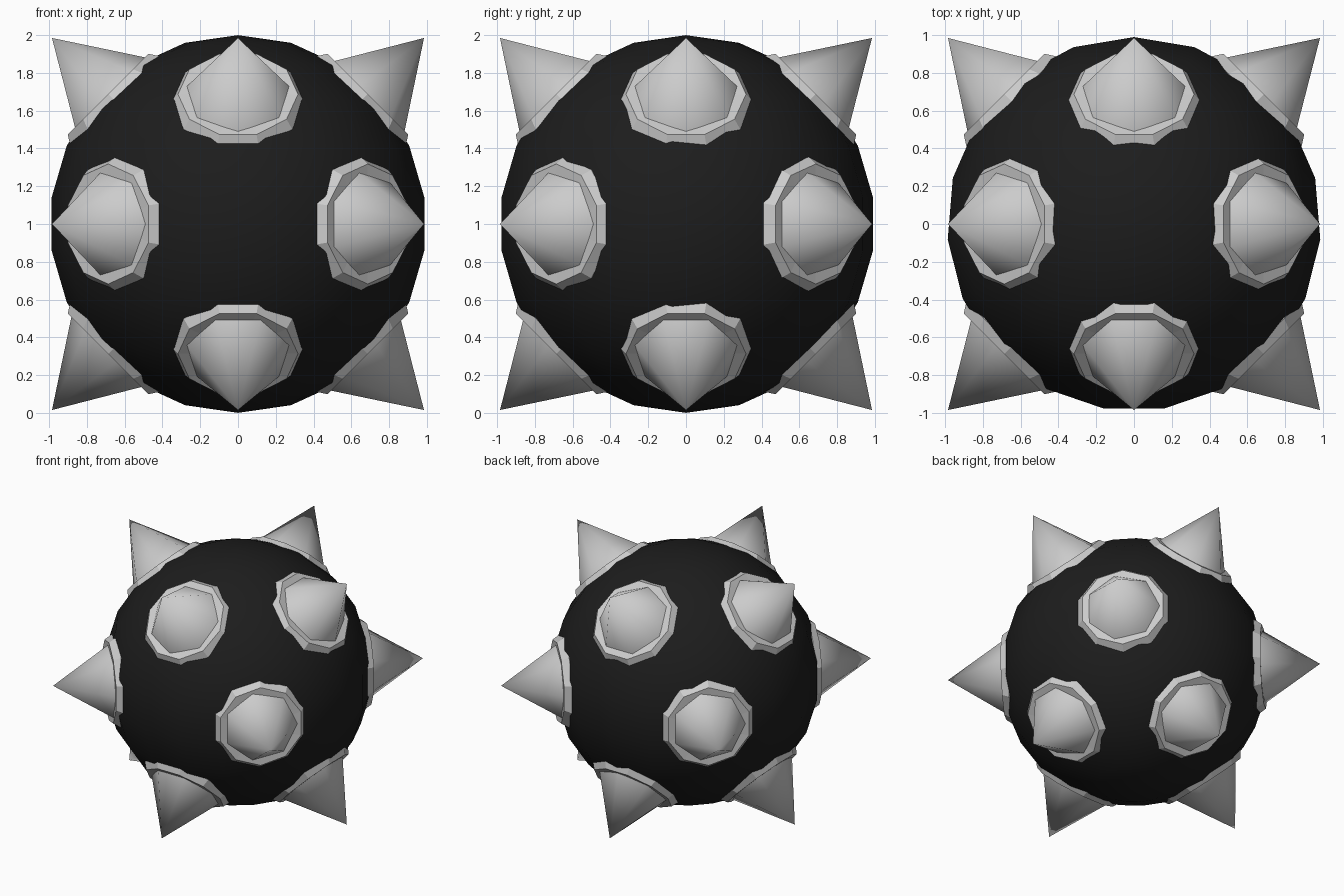
import bpy, bmesh, math
from mathutils import Vector, Matrix

if "Cube" in bpy.data.objects:
    bpy.data.objects.remove(bpy.data.objects["Cube"])

CENTRE = Vector((0, 0, 1))


def finish(bm, name, smooth):
    bmesh.ops.recalc_face_normals(bm, faces=bm.faces[:])
    for f in bm.faces:
        f.smooth = smooth
    mesh = bpy.data.meshes.new(name)
    bm.to_mesh(mesh)
    bm.free()
    ob = bpy.data.objects.new(name, mesh)
    bpy.context.collection.objects.link(ob)
    return ob


def lathe(name, profile, sides, phase, matrix, smooth):
    """Revolve (radius, height) points about local z; radius 0 becomes a tip."""
    bm = bmesh.new()
    rings = []
    for r, h in profile:
        if r == 0:
            rings.append([bm.verts.new((0, 0, h))] * sides)
        else:
            rings.append([bm.verts.new((r * math.cos(phase + math.tau * i / sides),
                                        r * math.sin(phase + math.tau * i / sides), h))
                          for i in range(sides)])
    for a, b in zip(rings, rings[1:]):
        for i in range(sides):
            j = (i + 1) % sides
            bm.faces.new(list(dict.fromkeys((a[i], a[j], b[j], b[i]))))
    bm.transform(matrix)
    return finish(bm, name, smooth)


# Ball: 19 segments, 11 rings, one vertex column facing +y
rings = 11
arc = [(math.sin(math.pi * i / rings) if 0 < i < rings else 0,
        -math.cos(math.pi * i / rings)) for i in range(rings + 1)]
ball = lathe("ball", arc, 19, math.pi / 2, Matrix.Translation(CENTRE), True)
black = bpy.data.materials.new("black")
black.diffuse_color = (0.012, 0.012, 0.012, 1)
black.use_nodes = True
black.node_tree.nodes["Principled BSDF"].inputs["Base Color"].default_value = black.diffuse_color
ball.data.materials.append(black)

# Twelve spikes with collars: four in a ring about each main axis
collar_profile = [(0.345, 0.88), (0.355, 0.917), (0.318, 0.972), (0.25, 0.968)]
spike_profile = [(0.287, 0.955), (0, 1.393)]
count = 0
for k in range(3):
    axis = Vector([1.0 if i == k else 0.0 for i in range(3)])
    for s in (-1, 1):
        for t in (-1, 1):
            d = Vector((0, 0, 0))
            d[(k + 1) % 3], d[(k + 2) % 3] = s, t
            d.normalize()
            # local x follows the ring, local z points outward
            x = axis.cross(d)
            m = Matrix((x, d.cross(x), d)).transposed().to_4x4()
            m.translation = CENTRE
            count += 1
            lathe(f"collar_{count}", collar_profile, 10, math.pi / 10, m, False)
            lathe(f"spike_{count}", spike_profile, 7, 0, m, True)
